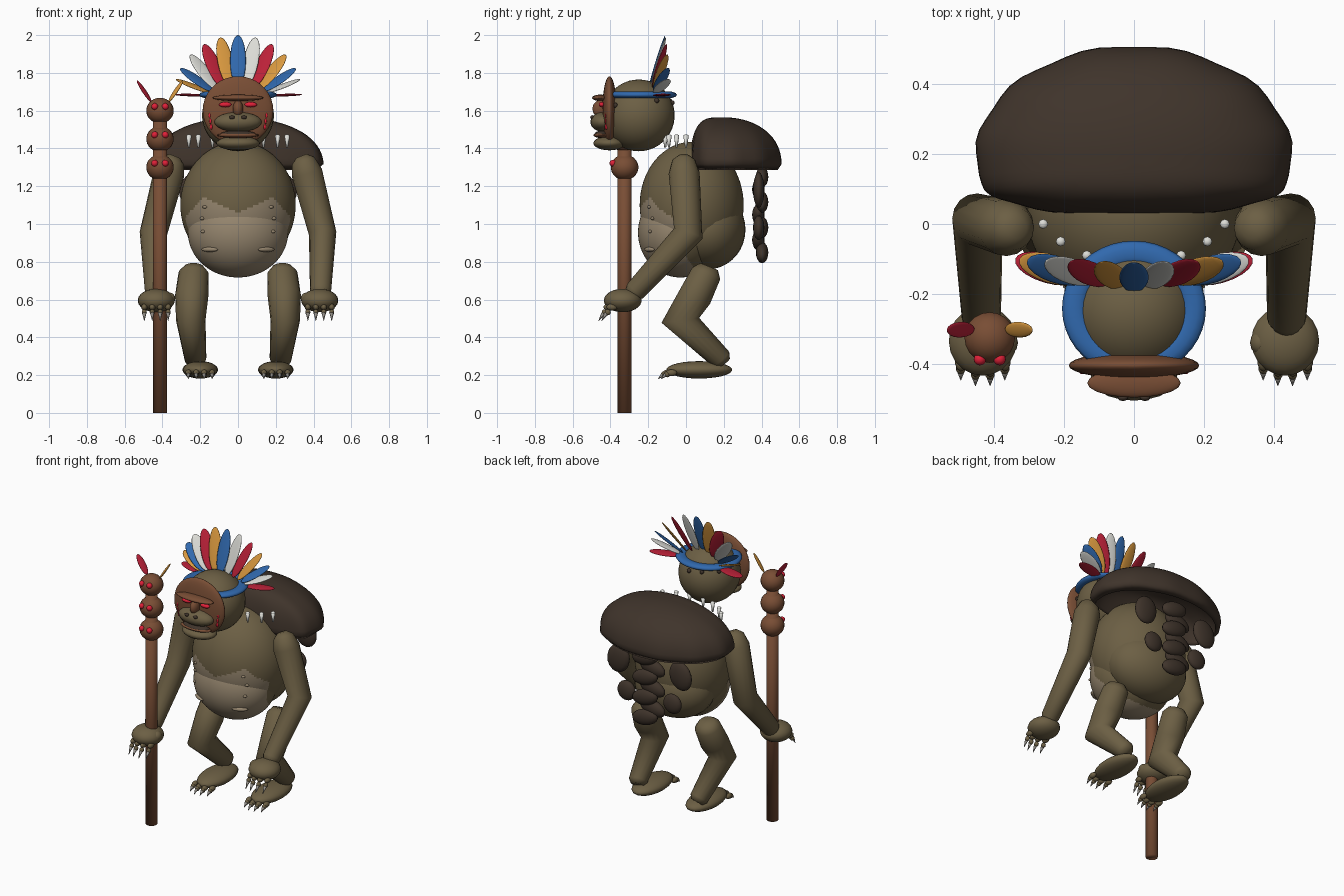
import bpy, bmesh, math
from math import sin, cos, radians, sqrt
from mathutils import Matrix, Vector

cube = bpy.data.objects.get("Cube")
if cube:
    bpy.data.objects.remove(cube, do_unlink=True)


def material(name, r, g, b):
    m = bpy.data.materials.new(name)
    m.use_nodes = True
    m.diffuse_color = (r, g, b, 1)
    shader = m.node_tree.nodes["Principled BSDF"]
    shader.inputs["Base Color"].default_value = (r, g, b, 1)
    shader.inputs["Roughness"].default_value = 0.8
    return m


OLIVE = material("olive fur", .15, .115, .058)
TAN = material("tan belly", .3, .235, .155)
DARK = material("dark brown shell", .05, .034, .024)
BROWN = material("wood brown", .19, .075, .035)
RED = material("feather red", .5, .015, .04)
BLUE = material("feather blue", .03, .14, .42)
YELLOW = material("feather yellow", .7, .32, .05)
WHITE = material("feather white", .72, .72, .68)
EYE = material("glowing red", .75, .015, .04)
CLAW = material("claw grey", .3, .28, .25)


def finish(name, bm, *mats):
    mesh = bpy.data.meshes.new(name)
    for f in bm.faces:
        f.smooth = True
    bm.to_mesh(mesh)
    bm.free()
    for m in mats:
        mesh.materials.append(m)
    ob = bpy.data.objects.new(name, mesh)
    bpy.context.collection.objects.link(ob)


def add_ball(bm, loc, r, rot=Matrix(), seg=20):
    mat = Matrix.Translation(loc) @ rot.to_4x4() @ Matrix.Diagonal((*r, 1))
    bmesh.ops.create_uvsphere(bm, u_segments=seg, v_segments=max(6, seg * 2 // 3), radius=1, matrix=mat)


def blob(name, loc, r, mat, rot=Matrix(), seg=20):
    bm = bmesh.new()
    add_ball(bm, loc, r, rot, seg)
    finish(name, bm, mat)


def add_cone(bm, a, b, ra, rb, seg=16):
    a, b = Vector(a), Vector(b)
    rot = (b - a).to_track_quat('Z', 'Y').to_matrix().to_4x4()
    bmesh.ops.create_cone(bm, cap_ends=True, segments=seg, radius1=ra, radius2=rb,
                          depth=(b - a).length, matrix=Matrix.Translation((a + b) / 2) @ rot)


def bridge(bm, r, s):
    for j in range(len(r)):
        k = (j + 1) % len(r)
        bm.faces.new((r[j], r[k], s[k], s[j]))


def limb(name, path, mat, seg=16):
    # Tapered tube with mitred bends through (x, y, z, radius) points
    pts = [Vector(p[:3]) for p in path]
    bm, rings = bmesh.new(), []
    for i, p in enumerate(pts):
        t1 = (p - pts[i - 1] if i else pts[1] - p).normalized()
        t2 = (pts[i + 1] - p if i + 1 < len(pts) else t1).normalized()
        t = (t1 + t2).normalized()
        u = (Vector((1, 0, 0)) - t * t.x).normalized()
        w = t.cross(u) / max(.7, t.dot(t1))
        r = path[i][3]
        rings.append([bm.verts.new(p + r * (u * cos(q) + w * sin(q)))
                      for q in (j * math.tau / seg for j in range(seg))])
        if i:
            bridge(bm, rings[i - 1], rings[i])
    bm.faces.new(reversed(rings[0]))
    bm.faces.new(rings[-1])
    finish(name, bm, mat)


# Torso and belly, sharing one heart-edged tan patch
BODY = {"torso": (Vector((0, .03, 1.1)), Vector((.305, .275, .335))),
        "belly": (Vector((0, -.03, .955)), Vector((.265, .224, .238)))}
for name, (c, r) in BODY.items():
    bm = bmesh.new()
    add_ball(bm, c, r, seg=120)
    for f in bm.faces:
        p = f.calc_center_median()
        heart = 1.06 + .08 * min(abs(p.x) / .18, 1) - max(0, abs(p.x) - .19) * 1.2
        f.material_index = int(p.z < heart and p.y < -.06 + max(0, .9 - p.z) * .8)
    finish(name, bm, OLIVE, TAN)
blob("hips", (0, .115, .97), (.27, .2, .21), OLIVE, seg=28)


def front_y(x, z):
    return min(c.y - r.y * sqrt(max(0, 1 - (x / r.x) ** 2 - ((z - c.z) / r.z) ** 2)) for c, r in BODY.values())


# Shell: rounded dome, blunt in front, hollow underneath
bm = bmesh.new()
add_ball(bm, (0, 0, 0), (1, 1, 1), seg=56)
for v in bm.verts:
    x, y, z = v.co
    ripple = 1 + .012 * sin(math.atan2(y, x) * 11) * (1 - abs(z))
    y2 = .31 * y if y > 0 else -.178 * abs(y) ** .5
    rise = .265 * z ** .85 if z > 0 else .2 * abs(z) ** .85 - .03 * (1 + z)
    inner = ripple if z > -.02 else .92
    v.co = (x * .452 * inner, .2 + y2 * inner, 1.3 + rise)
finish("back_shell", bm, DARK)

# Lumpy strand hanging below the shell
bm = bmesh.new()
for i in range(7):
    add_ball(bm, (.02 * (-1) ** i, .393 + .01 * (-1) ** i, 1.25 - i * .067), (.095, .033, .052),
             Matrix.Rotation(.25 * (-1) ** i, 3, 'Y'), 16)
finish("hanging_strand", bm, DARK)

# Head
HC = Vector((0, -.25, 1.575))
blob("head", HC, (.19, .19, .19), OLIVE, seg=32)
blob("face_mask", (0, -.405, 1.6), (.187, .038, .182), BROWN, seg=28)
blob("brow", (0, -.455, 1.668), (.135, .042, .017), BROWN)
blob("nose", (0, -.455, 1.61), (.027, .04, .045), BROWN)
blob("muzzle", (0, -.44, 1.54), (.125, .066, .052), OLIVE)
blob("mouth", (0, -.44, 1.475), (.095, .045, .02), DARK)
blob("jaw", (0, -.405, 1.428), (.115, .085, .038), OLIVE)
blob("lower_lip", (0, -.445, 1.47), (.11, .045, .015), BROWN)
for i, (x, y, z) in enumerate(((.15, -.14, .06), (.03, .185, .07), (-.06, .17, .08), (.13, .085, .07),
                               (-.14, .1, .08))):
    blob("head_wart_%d" % i, HC + Vector((x, y, z)).normalized() * .19, (.014,) * 3, DARK, seg=10)

# Headband
bm = bmesh.new()
rings = [[bm.verts.new(((.17 + .036 * cos(q)) * cos(p), -.242 + (.158 + .036 * cos(q)) * sin(p), 1.684 + .017 * sin(q)))
          for q in (j * math.tau / 10 for j in range(10))] for p in (i * math.tau / 40 for i in range(40))]
for i, ring in enumerate(rings):
    bridge(bm, rings[i - 1], ring)
bmesh.ops.recalc_face_normals(bm, faces=bm.faces)
finish("headband", bm, BLUE)


def feather(name, base, tip, angle, mat, width=.042):
    base, tip = Vector(base), Vector(tip)
    d = (tip - base).normalized()
    w = Vector((cos(angle) ** 2, -sin(angle), -sin(angle) * cos(angle)))
    w = (w - d * w.dot(d)).normalized()
    rot = Matrix((w, d.cross(w), d)).transposed()
    blob(name, (base + tip) / 2, (width, .007, (tip - base).length / 2), mat, rot, 16)


# Fan of feathers in a repeating colour order
for i in range(13):
    a = radians((i - 6) * 15)
    b = a * 1.06 if abs(a) < 1.2 else a
    feather("crown_feather_%d" % i, (.15 * sin(b), -.195 + .04 * abs(sin(a)), 1.68 + .05 * cos(b)),
            (.34 * sin(b), -.11 + .01 * abs(sin(a)), 1.685 + .315 * cos(b)), a, (RED, YELLOW, BLUE, WHITE)[i % 4])

# Staff with three carved heads
SX, SY = -.413, -.325
bm = bmesh.new()
add_cone(bm, (SX, SY, 0), (SX, SY, 1.55), .037, .037)
finish("staff", bm, BROWN)
for i in range(3):
    z = 1.3 + i * .15
    blob("staff_head_%d" % i, (SX, SY, z), (.073, .073, .068), BROWN)
    for s in (-1, 1):
        blob("staff_eye_%d_%d" % (i, s), (SX + s * .028, SY - .062, z + .022), (.018,) * 3, EYE, seg=12)
for s, mat, name in ((-1, RED, "red"), (1, YELLOW, "yellow")):
    feather("staff_feather_" + name, (SX + s * .045, SY + .02, 1.645), (SX + s * .122, SY + .025, 1.76),
            s * radians(65), mat, .024)


def digits(name, cx, y, z, spread, drop):
    # Four stubby digits, each ending in a claw
    fingers, claws = bmesh.new(), bmesh.new()
    for i in range(4):
        k = i - 1.5
        x, yy = cx + k * spread, y + .008 * k * k
        add_ball(fingers, (x, yy, z), (.017, .03, .018), seg=10)
        add_ball(fingers, (x, yy - .022, z - drop * .5), (.014, .016, .016), seg=10)
        add_cone(claws, (x, yy - .03, z - drop * .6), (x, yy - .055, z - drop - .018), .011, .001, 8)
    finish(name + "_digits", fingers, OLIVE)
    finish(name + "_claws", claws, CLAW)


for s, side in ((1, "left_"), (-1, "right_")):
    # Arm and hand
    limb(side + "arm", [(s * .335, -.012, 1.36, .03), (s * .345, -.012, 1.335, .062), (s * .365, -.01, 1.27, .082),
                        (s * .448, .012, .95, .073), (s * .437, -.27, .645, .056), (s * .437, -.3, .615, .035)], OLIVE)
    blob(side + "hand", (s * .433, -.335, .595), (.098, .1, .062), OLIVE)
    blob(side + "thumb", (s * .362, -.34, .605), (.03, .035, .032), OLIVE, seg=12)
    digits(side + "hand", s * .433, -.41, .56, .042, .055)
    # Leg and foot
    limb(side + "leg", [(s * .235, .122, .775, .05), (s * .235, .108, .74, .08), (s * .245, .05, .62, .088),
                        (s * .25, -.03, .49, .078), (s * .225, .185, .285, .058), (s * .22, .2, .265, .04)], OLIVE)
    blob(side + "foot", (s * .2, .07, .228), (.094, .175, .046), OLIVE)
    digits(side + "foot", s * .2, -.095, .212, .042, .015)
    # Face details
    blob(side + "eye", (s * .068, -.446, 1.632), (.034, .016, .014), EYE, seg=14)
    blob(side + "nostril", (s * .032, -.497, 1.565), (.015, .01, .011), DARK, seg=10)
    for i in range(3):
        blob(side + "cheek_mark_%d" % i, (s * (.15 - .004 * i), -.422, 1.575 - i * .03), (.007, .008, .016), EYE, seg=10)
    # Belly bumps and ribs
    for i, (x, z) in enumerate(((.175, 1.09), (.19, 1.03), (.185, .96))):
        blob(side + "belly_wart_%d" % i, (s * x, front_y(x, z), z), (.014, .01, .009), TAN, seg=10)
    blob(side + "belly_fold", (s * .15, front_y(.15, .865), .865), (.05, .016, .013), TAN,
         Matrix.Rotation(s * .5, 3, 'Z'), 14)
    # Flat lumps hanging beside the strand
    for i, (x, z, w, h) in enumerate(((.23, 1.18, .08, .095), (.17, .98, .065, .065))):
        blob(side + "hanging_lump_%d" % i, (s * x, .385, z), (w, .03, h), DARK, Matrix.Rotation(-s * .3, 3, 'Y'), 16)
    # Necklace teeth
    bm = bmesh.new()
    for x, y in ((.26, 0), (.21, -.05), (.135, -.09), (.05, -.11)):
        add_cone(bm, (s * x, y, 1.405), (s * x, y, 1.465), .005, .014, 8)
        add_ball(bm, (s * x, y, 1.465), (.014, .014, .01), seg=8)
    finish(side + "necklace_teeth", bm, WHITE)
